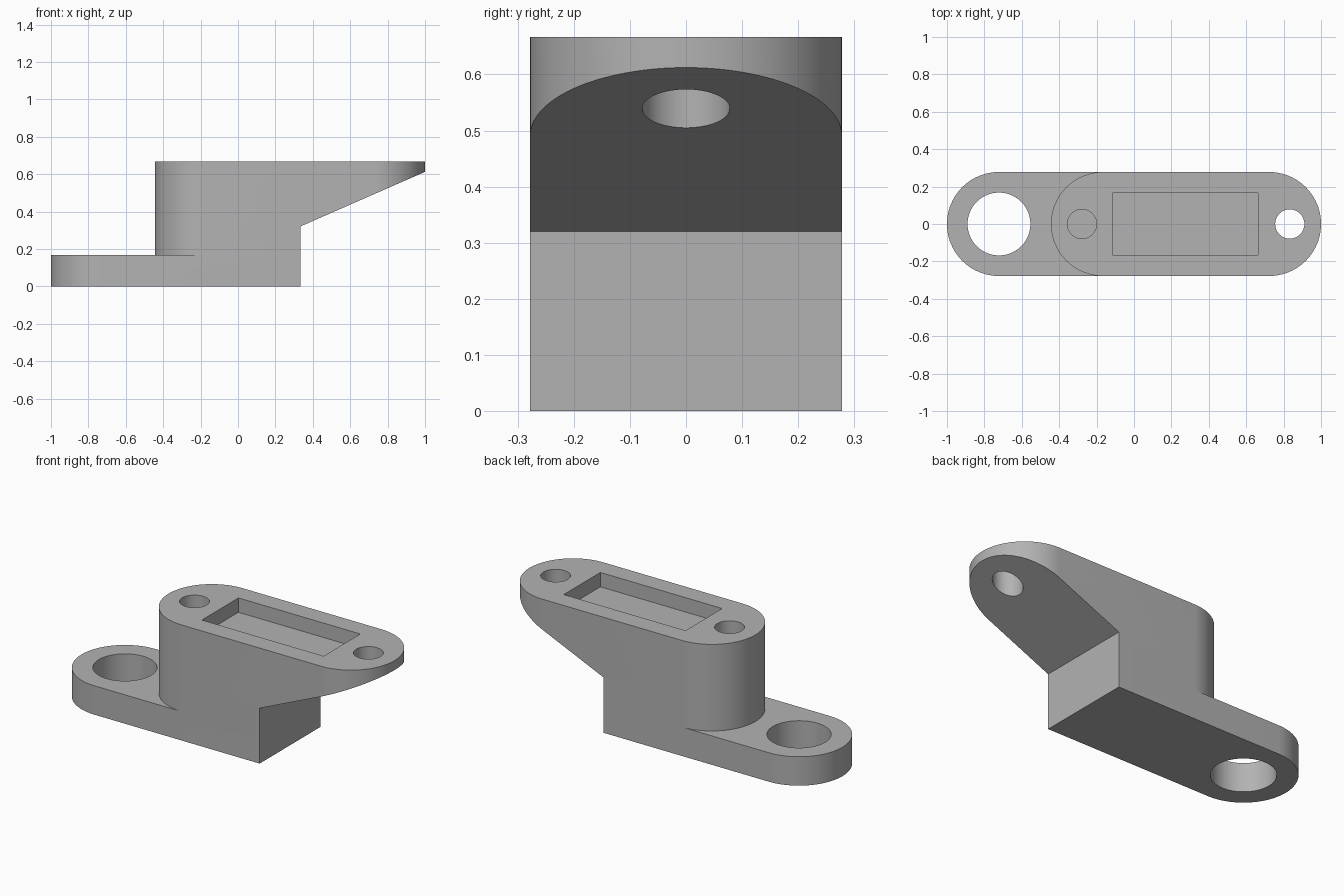
import bpy, bmesh, math
from mathutils import Vector

if "Cube" in bpy.data.objects:
    bpy.data.objects.remove(bpy.data.objects["Cube"], do_unlink=True)

HALF_WIDTH = 0.278
TOP = 0.667
PLATE_TOP = 0.167

# Single plain grey material
grey = bpy.data.materials.new("plain grey")
grey.use_nodes = True
colour = (0.45, 0.45, 0.45, 1)
grey.diffuse_color = colour
grey.node_tree.nodes["Principled BSDF"].inputs["Base Color"].default_value = colour


def prism(name, points, direction):
    """Extrude a closed flat outline along a direction."""
    bm = bmesh.new()
    face = bm.faces.new([bm.verts.new(p) for p in points])
    new = bmesh.ops.extrude_face_region(bm, geom=[face])["geom"]
    verts = [v for v in new if isinstance(v, bmesh.types.BMVert)]
    bmesh.ops.translate(bm, vec=Vector(direction), verts=verts)
    bmesh.ops.recalc_face_normals(bm, faces=bm.faces)
    mesh = bpy.data.meshes.new(name)
    bm.to_mesh(mesh)
    bm.free()
    mesh.materials.append(grey)
    obj = bpy.data.objects.new(name, mesh)
    bpy.context.collection.objects.link(obj)
    return obj


def slot(name, left, right, radius, bottom, top, steps=48):
    """Upright round-ended block; equal centres give a cylinder."""
    points = []
    for centre, start in ((right, -math.pi / 2), (left, math.pi / 2)):
        for i in range(steps + 1):
            if left == right and i == steps:
                continue
            a = start + math.pi * i / steps
            points.append((centre + radius * math.cos(a), radius * math.sin(a), bottom))
    return prism(name, points, (0, 0, top - bottom))


def combine(target, tool, operation):
    """Apply an exact boolean and discard the tool."""
    mod = target.modifiers.new(tool.name, 'BOOLEAN')
    mod.operation = operation
    mod.solver = 'EXACT'
    mod.object = tool
    bpy.context.view_layer.objects.active = target
    bpy.ops.object.modifier_apply(modifier=mod.name)
    bpy.data.objects.remove(tool, do_unlink=True)


# Mounting plate and raised round-ended body
bracket = slot("mounting_bracket", -0.722, 0.722, HALF_WIDTH, 0, PLATE_TOP)
combine(bracket, slot("raised_body", -0.166, 0.722, HALF_WIDTH, 0, TOP), 'UNION')

# Sloped undercut below the overhanging nose
undercut = [(0.333, -0.5, -0.1), (0.333, -0.5, 0.32), (1.2, -0.5, 0.7), (1.2, -0.5, -0.1)]
combine(bracket, prism("undercut", undercut, (0, 1, 0)), 'DIFFERENCE')

# Large plate hole, blind screw hole and through screw hole
for name, x, radius, bottom in (("plate_hole", -0.722, 0.168, -0.1),
                                ("blind_hole", -0.278, 0.078, PLATE_TOP),
                                ("nose_hole", 0.833, 0.078, 0.1)):
    combine(bracket, slot(name, x, x, radius, bottom, 0.8), 'DIFFERENCE')

# Shallow rectangular pocket in the top
pocket = [(x, y, TOP - 0.083) for x, y in
          ((-0.114, -0.167), (0.664, -0.167), (0.664, 0.167), (-0.114, 0.167))]
combine(bracket, prism("pocket", pocket, (0, 0, 0.2)), 'DIFFERENCE')

# Smooth the round walls, keep the edges crisp
bpy.ops.object.select_all(action='DESELECT')
bracket.select_set(True)
bpy.context.view_layer.objects.active = bracket
bpy.ops.object.shade_smooth_by_angle(angle=math.radians(20))
